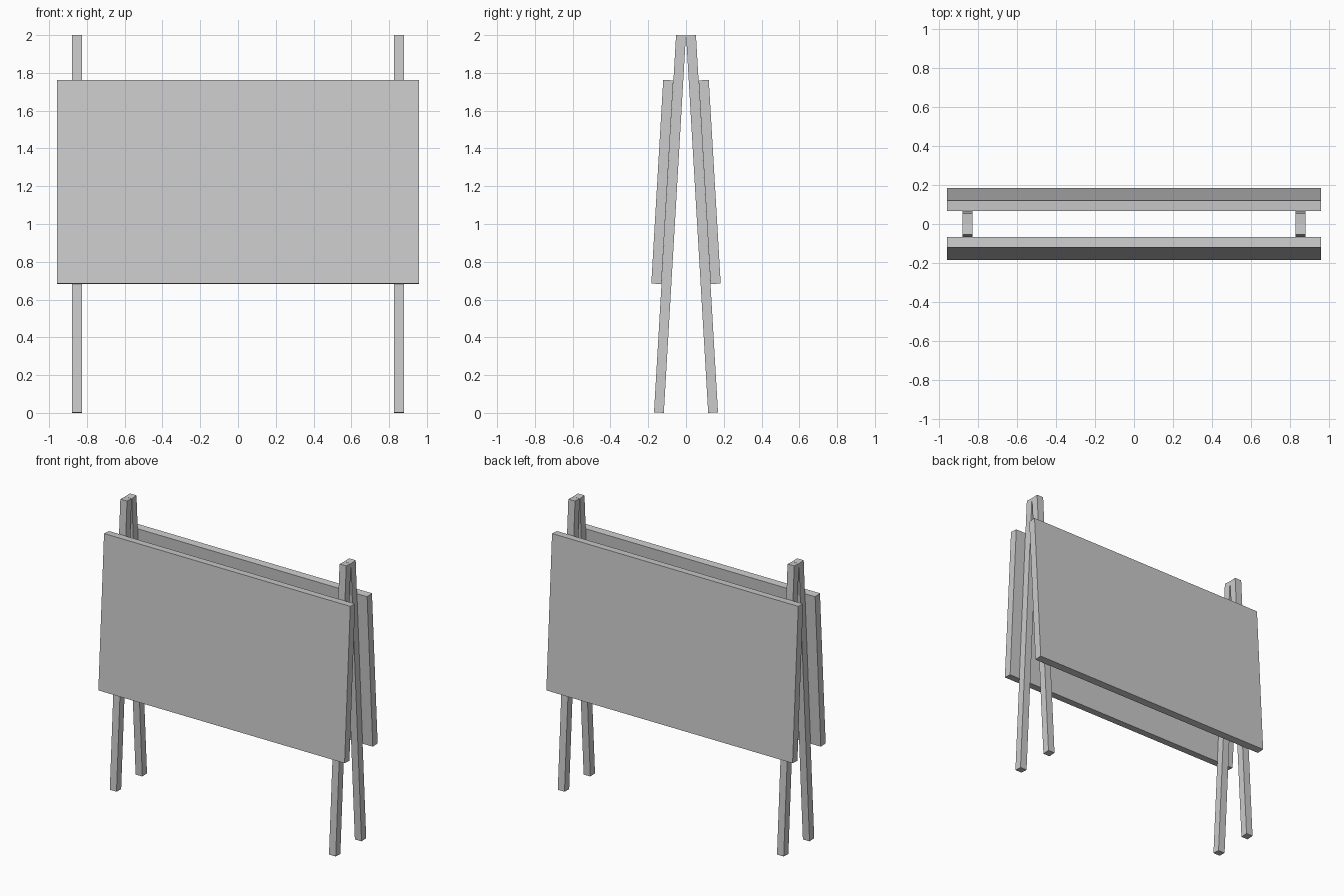
import bpy, bmesh, math
from mathutils import Matrix

if "Cube" in bpy.data.objects:
    bpy.data.objects.remove(bpy.data.objects["Cube"])

TILT = math.atan(0.117 / 2.0)   # lean of each side of the A-frame
THICK = 0.052


def box(name, size, loc, tilt):
    """Flat-faced box leaning about the x axis."""
    bm = bmesh.new()
    bmesh.ops.create_cube(bm, size=1.0, matrix=Matrix.Diagonal((*size, 1.0)))
    mesh = bpy.data.meshes.new(name)
    bm.to_mesh(mesh)
    bm.free()
    ob = bpy.data.objects.new(name, mesh)
    ob.location = loc
    ob.rotation_euler = (tilt, 0, 0)
    bpy.context.collection.objects.link(ob)
    return ob


leg_len = (2.0 - THICK * math.sin(TILT)) / math.cos(TILT)
board_len = 1.08

for side, s in (("front", -1), ("back", 1)):
    # Pair of legs, meeting those of the other side at the top
    for end, x in (("left", -0.852), ("right", 0.852)):
        box(f"{side}_leg_{end}", (THICK, THICK, leg_len),
            (x, s * 0.085, 1.0), s * TILT)
    # Board lying flat on the outer faces of the legs
    box(f"{side}_board", (1.914, THICK + 0.002, board_len),
        (0, s * 0.1252, 1.2225), s * TILT)
